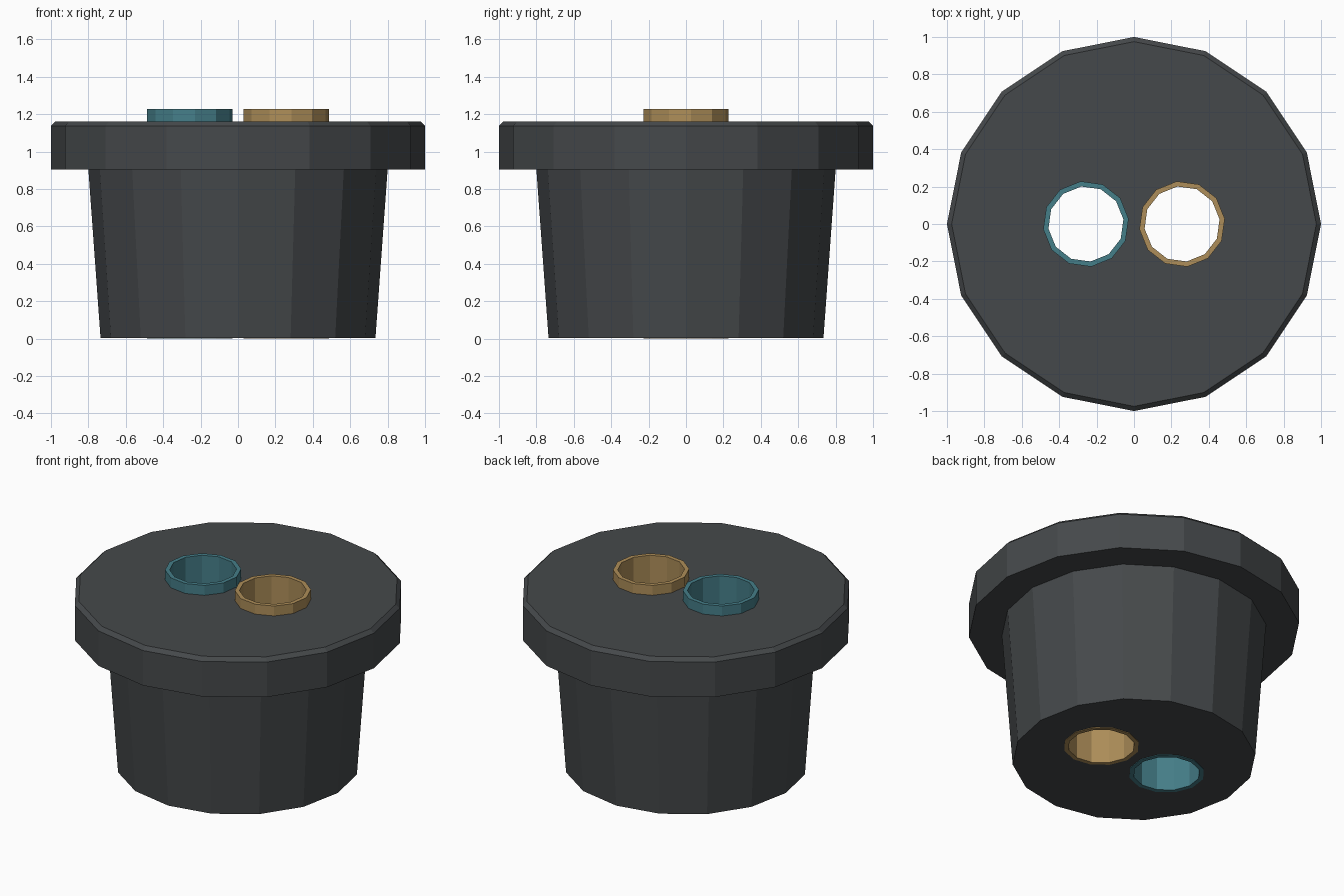
import bpy, bmesh
from math import cos, sin, radians, tau

if "Cube" in bpy.data.objects:
    bpy.data.objects.remove(bpy.data.objects["Cube"])


def lathe(name, profile, sides, closed, center_x=0.0, turn=0.0, color=None):
    """Spin (radius, z) points into a flat-faced solid or, if closed, a tube."""
    bm = bmesh.new()
    rings = []
    for r, z in profile:
        rings.append([bm.verts.new((r * cos(turn + tau * i / sides),
                                    r * sin(turn + tau * i / sides), z))
                      for i in range(sides)])
    pairs = list(zip(rings, rings[1:]))
    if closed:
        pairs.append((rings[-1], rings[0]))
    else:
        bm.faces.new(rings[0])
        bm.faces.new(rings[-1])
    for a, b in pairs:
        for i in range(sides):
            j = (i + 1) % sides
            bm.faces.new((a[i], a[j], b[j], b[i]))
    bmesh.ops.recalc_face_normals(bm, faces=bm.faces)
    mesh = bpy.data.meshes.new(name)
    bm.to_mesh(mesh)
    bm.free()
    obj = bpy.data.objects.new(name, mesh)
    obj.location.x = center_x
    bpy.context.collection.objects.link(obj)
    if color:
        mat = bpy.data.materials.new(name + "_color")
        mat.diffuse_color = color
        mat.use_nodes = True
        mat.node_tree.nodes["Principled BSDF"].inputs["Base Color"].default_value = mat.diffuse_color
        mesh.materials.append(mat)
    return obj


# Tapered plug with a chamfered flange on top
body = lathe("stopper_body",
             [(0.735, 0.004), (0.80, 0.905), (1.0, 0.905), (1.0, 1.138), (0.975, 1.162)],
             16, False, color=(0.06, 0.066, 0.07, 1))

# Two open tubes through the body, each with its own bore cutter
TURN = radians(7)
TUBE_X = 0.257
for name, x, color in (("left_tube", -TUBE_X, (0.06, 0.21, 0.25, 1)),
                       ("right_tube", TUBE_X, (0.42, 0.27, 0.1, 1))):
    lathe(name, [(0.202, 0), (0.23, 0), (0.23, 1.228), (0.202, 1.228)],
          12, True, x, TURN, color)
    cutter = lathe(name + "_bore_cutter", [(0.216, -0.2), (0.216, 1.5)], 12, False, x, TURN)
    cutter.hide_render = True
    cutter.hide_set(True)
    cut = body.modifiers.new(name + "_bore", "BOOLEAN")
    cut.operation = "DIFFERENCE"
    cut.solver = "EXACT"
    cut.object = cutter
